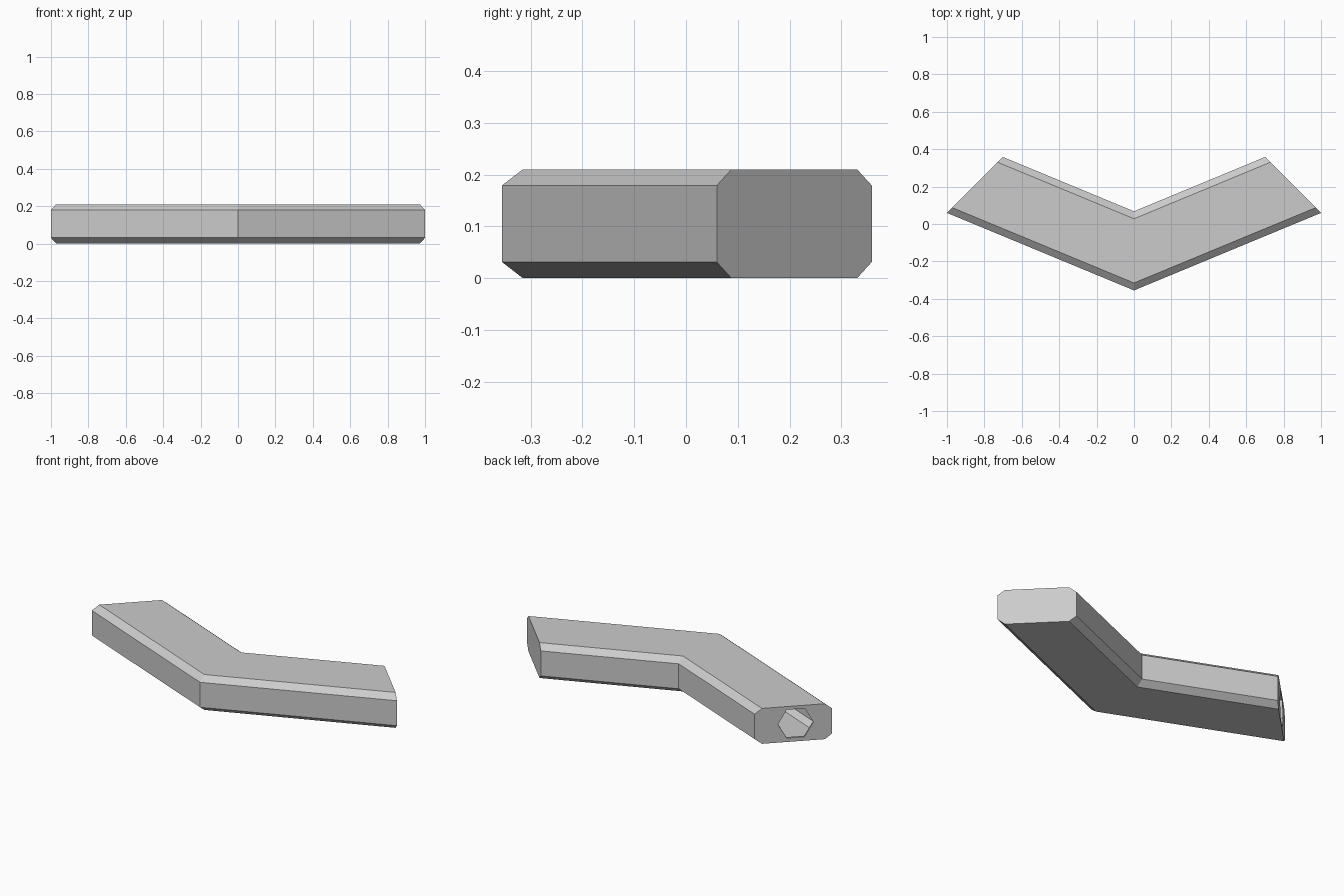
import bpy, bmesh, math
from mathutils import Matrix, Vector

if "Cube" in bpy.data.objects:
    bpy.data.objects.remove(bpy.data.objects["Cube"])

CENTRE_Y = 1.06   # centre of the octagonal ring this piece belongs to
HEIGHT = 0.21


def make_object(name, bm):
    bmesh.ops.recalc_face_normals(bm, faces=bm.faces)
    mesh = bpy.data.meshes.new(name)
    bm.to_mesh(mesh)
    bm.free()
    obj = bpy.data.objects.new(name, mesh)
    bpy.context.collection.objects.link(obj)
    return obj


def swept_section(name, inset, end_gap):
    """Chamfered rectangle swept through two sides of an octagonal ring."""
    r0, r1 = 0.992 + inset, 1.415 - inset
    z0, z1 = inset, HEIGHT - inset
    cr, cz = 0.04 - inset * 0.4, 0.031 - inset * 0.4
    profile = [(r0 + cr, z0), (r1 - cr, z0), (r1, z0 + cz), (r1, z1 - cz),
               (r1 - cr, z1), (r0 + cr, z1), (r0, z1 - cz), (r0, z0 + cz)]
    bm = bmesh.new()
    rings = []
    for deg in (-135, -90, -45):
        a = math.radians(deg)
        side = (deg + 90) / 45
        # pull the end sections back along the neighbouring straight arm
        back = Vector((math.sin(a), -math.cos(a), 0)) * end_gap * side
        if side > 0:
            back = -Vector((math.cos(math.radians(22.5)), math.sin(math.radians(22.5)), 0)) * end_gap
        elif side < 0:
            back = Vector((math.cos(math.radians(22.5)), -math.sin(math.radians(22.5)), 0)) * end_gap
        rings.append([bm.verts.new(Vector((r * math.cos(a), CENTRE_Y + r * math.sin(a), z)) + back)
                      for r, z in profile])
    n = len(profile)
    for a, b in zip(rings, rings[1:]):
        for i in range(n):
            j = (i + 1) % n
            bm.faces.new((a[i], a[j], b[j], b[i]))
    bm.faces.new(rings[0])
    bm.faces.new(rings[-1])
    return make_object(name, bm)


def hex_cutter(name, deg):
    """Six-sided plug through an end wall, points facing along the radius."""
    a = math.radians(deg)
    radial = Vector((math.cos(a), math.sin(a), 0))
    up = Vector((0, 0, 1))
    normal = radial.cross(up)
    m = Matrix((radial, up, normal)).transposed().to_4x4()
    m.translation = radial * 1.216 + Vector((0, CENTRE_Y, 0.107))
    bm = bmesh.new()
    bmesh.ops.create_cone(bm, cap_ends=True, segments=6, radius1=0.097,
                          radius2=0.097, depth=0.1)
    # make sure a corner lies on the radial axis
    if max(v.co.x for v in bm.verts) < 0.09:
        bmesh.ops.rotate(bm, verts=bm.verts, matrix=Matrix.Rotation(math.radians(30), 3, 'Z'))
    bm.transform(m)
    return make_object(name, bm)


# Hollow bent tube
tube = swept_section("bent_tube", 0.0, 0.0)

# Inner cavity and the hexagonal end openings
cutters = [swept_section("cavity_cutter", 0.013, 0.014),
           hex_cutter("left_opening_cutter", -135),
           hex_cutter("right_opening_cutter", -45)]
for cutter in cutters:
    cutter.hide_render = True
    cutter.hide_set(True)
    mod = tube.modifiers.new(cutter.name, 'BOOLEAN')
    mod.operation = 'DIFFERENCE'
    mod.solver = 'EXACT'
    mod.object = cutter
